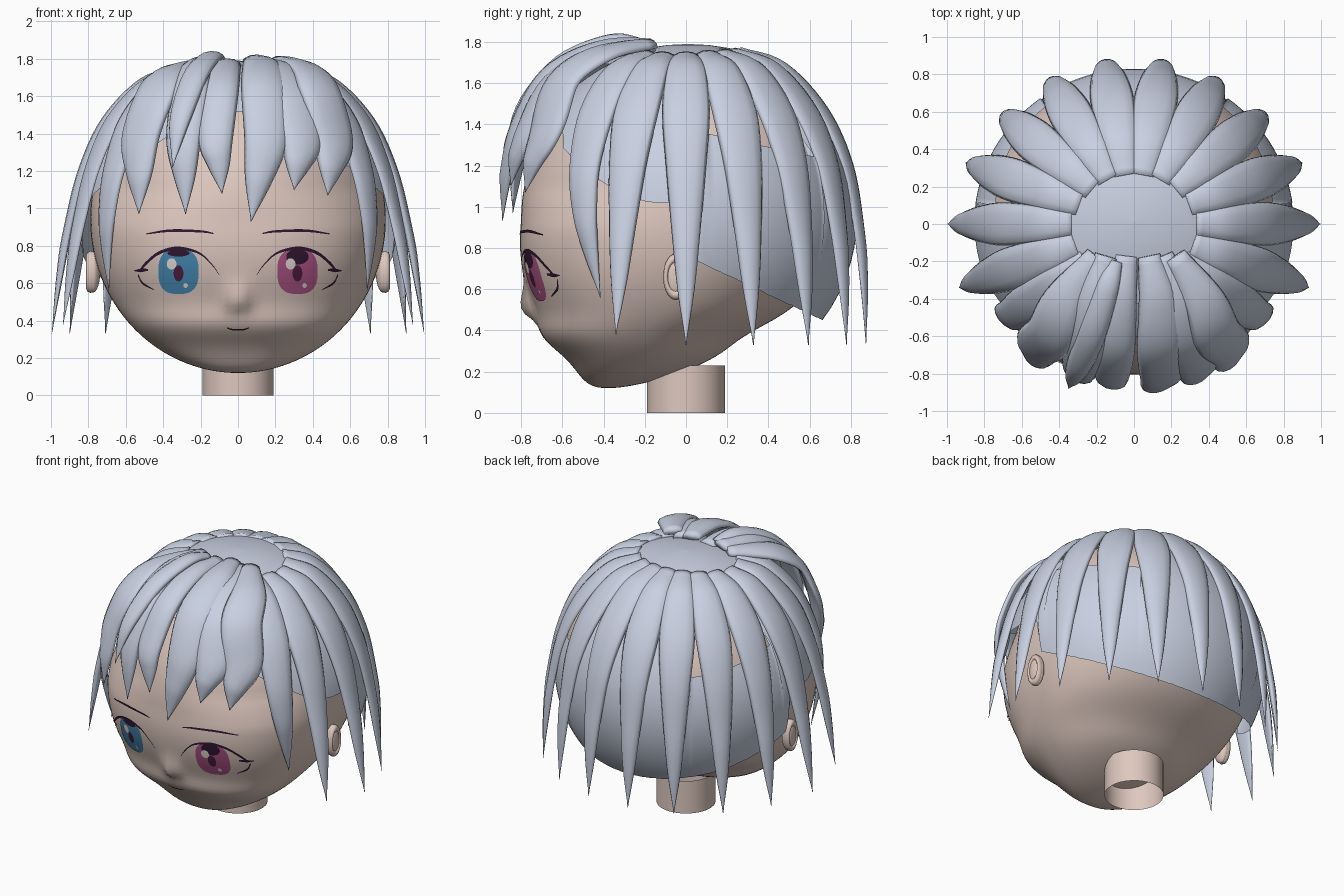
import bpy, math
from mathutils import Vector

if "Cube" in bpy.data.objects:
    bpy.data.objects.remove(bpy.data.objects["Cube"])

def material(name, rgb):
    m = bpy.data.materials.new(name)
    m.diffuse_color = (*rgb, 1)
    m.use_nodes = True
    m.node_tree.nodes["Principled BSDF"].inputs["Base Color"].default_value = m.diffuse_color
    return m

HAIR = material("silver hair", (.58, .63, .75))
SKIN = material("skin", (.73, .58, .52))
DARK = material("dark plum", (.03, .008, .03))
BLUE = material("iris blue", (.06, .24, .43))
PINK = material("iris pink", (.41, .085, .23))
PUPIL = material("pupil plum", (.07, .012, .05))
SHINE = material("eye shine", (.78, .70, .69))

def make(name, verts, faces, mat, smooth=True):
    me = bpy.data.meshes.new(name)
    me.from_pydata([tuple(v) for v in verts], [], faces)
    me.materials.append(mat)
    ob = bpy.data.objects.new(name, me)
    bpy.context.collection.objects.link(ob)
    if smooth:
        me.polygons.foreach_set("use_smooth", [True] * len(me.polygons))
    return ob

def grid_faces(rows, cols, closed):
    n = cols if closed else cols - 1
    return [(r * cols + c, r * cols + (c + 1) % cols,
             (r + 1) * cols + (c + 1) % cols, (r + 1) * cols + c)
            for r in range(rows - 1) for c in range(n)]

def spline(pts, steps):
    """Catmull-Rom samples through points of any dimension."""
    p = [Vector(q) for q in pts]
    p = [2 * p[0] - p[1]] + p + [2 * p[-1] - p[-2]]
    out = []
    for i in range(1, len(p) - 2):
        for k in range(steps):
            t = k / steps
            a, b, c, d = p[i - 1:i + 3]
            out.append(.5 * (2 * b + (c - a) * t + (2 * a - 5 * b + 4 * c - d) * t * t
                             + (3 * b - a - 3 * c + d) * t ** 3))
    return out + [p[-2]]

# ---- head: egg rings, flatter in front, chin pulled forward, small nose
def ring(z):
    u = max(0, (.94 - z) / .82)
    s = math.sqrt(max(1e-8, 1 - ((z - .94) / .82) ** 2))
    yc = -.24 * u ** 1.3 - .14 * u ** 8 - .05 * math.exp(-((z - .37) / .09) ** 2)
    n = 2 + .4 * min(1, max(0, (1.1 - z) / .2))
    return .79 * s, yc, s * (.8 - .25 * u * u), n

def nose(x, z):
    return .07 * math.exp(-(x / .055) ** 2 - ((z - .50) / (.10 if z > .5 else .05)) ** 2)

def face_y(x, z):
    w, yc, d, n = ring(z)
    return yc - d * max(0, 1 - abs(x / w) ** n) ** (1 / n) - nose(x, z)

ROWS, COLS = 72, 128
verts = []
for i in range(ROWS):
    z = .94 - .82 * math.cos(math.pi * (i + .02) / (ROWS - .96))
    w, yc, d, n = ring(z)
    for j in range(COLS):
        a = 2 * math.pi * j / COLS
        s, c = math.sin(a), math.cos(a)
        e = 2 / n if c > 0 else 1
        x = w * math.copysign(abs(s) ** e, s)
        y = yc - d * math.copysign(abs(c) ** e, c)
        verts.append((x, y - (nose(x, z) if c > 0 else 0), z))
faces = grid_faces(ROWS, COLS, True)
faces += [tuple(reversed(range(COLS))), tuple(range((ROWS - 1) * COLS, ROWS * COLS))]
make("head", verts, faces, SKIN)

# ---- neck: open tube
make("neck", [(.19 * math.cos(a * math.pi / 24), .19 * math.sin(a * math.pi / 24), z)
              for z in (0, .23) for a in range(48)], grid_faces(2, 48, True), SKIN)

# ---- ears: flattened lobe with a raised rim
for side, label in ((-1, "left"), (1, "right")):
    bpy.ops.mesh.primitive_uv_sphere_add(segments=24, ring_count=12, location=(side * .775, -.05, .66))
    ob = bpy.context.object
    ob.scale = (.038, .06, .11)
    parts = [(ob, "ear")]
    bpy.ops.mesh.primitive_torus_add(major_segments=28, minor_segments=8, major_radius=.8,
                                     minor_radius=.22, location=(side * .788, -.05, .66),
                                     rotation=(0, math.pi / 2, 0))
    ob = bpy.context.object
    ob.scale = (.11, .06, .11)
    parts.append((ob, "ear_rim"))
    for ob, nm in parts:
        ob.name = label + "_" + nm
        ob.data.materials.append(SKIN)
        bpy.ops.object.select_all(action='DESELECT')
        ob.select_set(True)
        bpy.context.view_layer.objects.active = ob
        bpy.ops.object.shade_smooth()

# ---- painted face details laid on the face surface
def on_face(x, z, off):
    return (x, face_y(x, z) - off, z)

def patch(name, cx, cz, a, b, mat, off, n=2.0):
    R, S = 6, 32
    vs = []
    for r in range(R):
        k = .02 + .98 * r / (R - 1)
        for s in range(S):
            t = 2 * math.pi * s / S
            x = math.copysign(abs(math.cos(t)) ** (2 / n), math.cos(t))
            z = math.copysign(abs(math.sin(t)) ** (2 / n), math.sin(t))
            vs.append(on_face(cx + a * k * x, cz + b * k * z, off))
    fs = [tuple(reversed(f)) for f in grid_faces(R, S, True)] + [tuple(range(S))]
    make(name, vs, fs, mat)

def ribbon(name, pts, mat, off=.007):
    """Points are (x, z, half thickness)."""
    vs = []
    for x, z, h in spline(pts, 8):
        vs += [on_face(x, z - h, off), on_face(x, z + h, off)]
    make(name, vs, grid_faces(len(vs) // 2, 2, False), mat)

for s, label, iris, shade in ((-1, "left", BLUE, .018), (1, "right", PINK, .042)):
    cx = s * .318
    patch(label + "_iris", cx, .662, .108, .12, iris, .004, 2.7)
    patch(label + "_iris_shade", cx, .775 - shade * .8, .06, shade, DARK, .0055)
    patch(label + "_pupil", cx, .652, .026, .043, PUPIL, .006)
    patch(label + "_shine", cx - .037, .703, .026, .03, SHINE, .008)
    patch(label + "_small_shine", cx + .038, .588, .012, .013, SHINE, .008)
    ribbon(label + "_upper_lash", [(s * x, z, h) for x, z, h in (
        (.10, .645, .002), (.14, .70, .004), (.21, .762, .006), (.32, .787, .009),
        (.42, .763, .009), (.49, .708, .010), (.525, .665, .010))], DARK)
    ribbon(label + "_lash_flick", [(s * .48, .672, .005), (s * .52, .668, .009), (s * .555, .667, .002)], DARK)
    ribbon(label + "_lower_lash", [(s * .535, .645, .008), (s * .51, .60, .007), (s * .45, .565, .002)], DARK)
    ribbon(label + "_brow", [(s * .13, .866, .003), (s * .2, .877, .006),
                             (s * .36, .881, .007), (s * .49, .864, .003)], DARK)
ribbon("mouth", [(-.06, .362, .003), (-.03, .352, .004), (.03, .352, .004), (.06, .362, .003)], DARK)

# ---- scalp shell: open over the forehead, slanted lower edge, notched behind each side
def hairline(y, deg):
    if deg < 38:
        return 1.52 - .2 * (deg / 38) ** 2
    if y < .03:
        return 1.02 + .33 * (max(0, -y - .1) / .55) ** 2
    return .75 - .47 * (y - .03)

NC, NR = 180, 20
cols = []
for i in range(NC + 1):
    deg = 360 * i / NC
    a, fold = math.radians(deg), min(deg, 360 - deg)
    notch = .43 + .17 * math.cos(a)
    top = low = math.asin((notch if 97 < fold < 145 else .75) / .83)
    while .95 + .83 * math.sin(low) > hairline(-.83 * math.cos(a) * math.cos(low), fold) and low > -1:
        low -= .005
    for k in range(NR):
        e = top + (low - top) * k / (NR - 1)
        cols.append((.855 * math.sin(a) * math.cos(e), -.83 * math.cos(a) * math.cos(e),
                     .95 + .83 * math.sin(e)))
make("scalp_shell", cols, grid_faces(NC + 1, NR, False), HAIR)

# ---- crown: shallow dome that the strands grow from
dome = [(max(.001, r) * math.cos(a * math.pi / 24), .01 + max(.001, r) * math.sin(a * math.pi / 24),
         1.79 - .5 * r * r) for r in (0, .1, .2, .3, .36, .44) for a in range(48)]
make("crown", dome, grid_faces(6, 48, True), HAIR)

# ---- hair strands: tapered lens section swept along a curve
def strand(name, pts, widths, thick=.036):
    path = spline([(*p, w) for p, w in zip(pts, widths)], 6)
    pos = [Vector(p[:3]) for p in path]
    S, vs = 12, []
    for i, p in enumerate(pos):
        t = (pos[min(i + 1, len(pos) - 1)] - pos[max(i - 1, 0)]).normalized()
        side = t.cross(p - Vector((0, 0, .95))).normalized()
        out = side.cross(t).normalized()
        w = max(path[i][3], .002)
        h = min(thick, w * .6)
        for k in range(S):
            a = 2 * math.pi * k / S
            q = math.sin(a)
            vs.append(p + side * w * math.cos(a) + out * h * (q if q > 0 else q * .3))
    fs = grid_faces(len(pos), S, True)
    fs += [tuple(reversed(range(S))), tuple(range(len(vs) - S, len(vs)))]
    make(name, vs, fs, HAIR).data.shade_smooth()

SIDE = [(.33, 1.72), (.51, 1.66), (.70, 1.46), (.82, 1.2), (.895, .9), (.95, .6), (.995, .33)]
BACK = [(.26, 1.74), (.47, 1.67), (.665, 1.46), (.785, 1.2), (.84, .9), (.87, .6), (.885, .33)]
WIDTH = (.068, .098, .116, .098, .072, .042, 0)
for i, deg in enumerate(range(-20, 201, 20)):
    a = math.radians(deg)
    k = max(0, math.sin(a))
    pts = []
    for (r1, z1), (r2, z2) in zip(SIDE, BACK):
        r, z = r1 + (r2 - r1) * k, z1 + (z2 - z1) * k
        if deg in (-20, 200):
            z += .05 * (1.73 - z) / 1.4
        pts.append((r * math.cos(a), r * math.sin(a), z))
    strand("strand_%02d" % (i + 1), pts, WIDTH)

# ---- shorter locks at the temples
for s, label in ((-1, "left"), (1, "right")):
    strand(label + "_temple_lock",
           [(s * x, y, z) for x, y, z in ((.25, -.20, 1.73), (.42, -.32, 1.66), (.57, -.43, 1.46),
                                          (.66, -.49, 1.2), (.695, -.49, .98), (.70, -.46, .78),
                                          (.69, -.415, .56))],
           (.068, .095, .11, .092, .072, .042, 0))

# ---- fringe locks: x at root, crown, brow, tip; depth at brow, tip; tip height; half width
FRINGE = [(-.20, -.38, -.52, -.53, -.64, -.75, .97, .135),
          (-.15, -.22, -.29, -.28, -.75, -.84, .97, .105),
          (-.04, -.07, -.12, -.085, -.79, -.87, 1.08, .10),
          (.08, .13, .15, .07, -.79, -.89, .93, .125),
          (.15, .25, .34, .30, -.74, -.85, 1.10, .125),
          (.22, .38, .51, .48, -.65, -.78, 1.07, .135)]
for i, (x0, x1, x2, x3, y2, y3, z3, w) in enumerate(FRINGE):
    lift = .02 * (i % 2)
    strand("fringe_lock_%d" % (i + 1),
           [(x0, -.17, 1.76 + lift), (x1, -.42, 1.745 + lift - .25 * x1 * x1),
            ((x1 + x2) / 2, (y2 - .42) / 2 - .06, 1.63 + lift - .12 * abs(x1)),
            (x2, y2 - .02, 1.38), ((x2 + x3) / 2, (y2 + y3) / 2 - .02, (1.38 + z3) / 2), (x3, y3, z3)],
           (.06, w * .85, w, w * .95, w * .6, 0), .045)
# loose lock lying over the fringe
strand("loose_lock", [(-.10, -.20, 1.79), (-.15, -.36, 1.80), (-.23, -.60, 1.70),
                      (-.31, -.79, 1.47), (-.35, -.88, 1.22)], (.04, .065, .075, .06, 0), .04)
